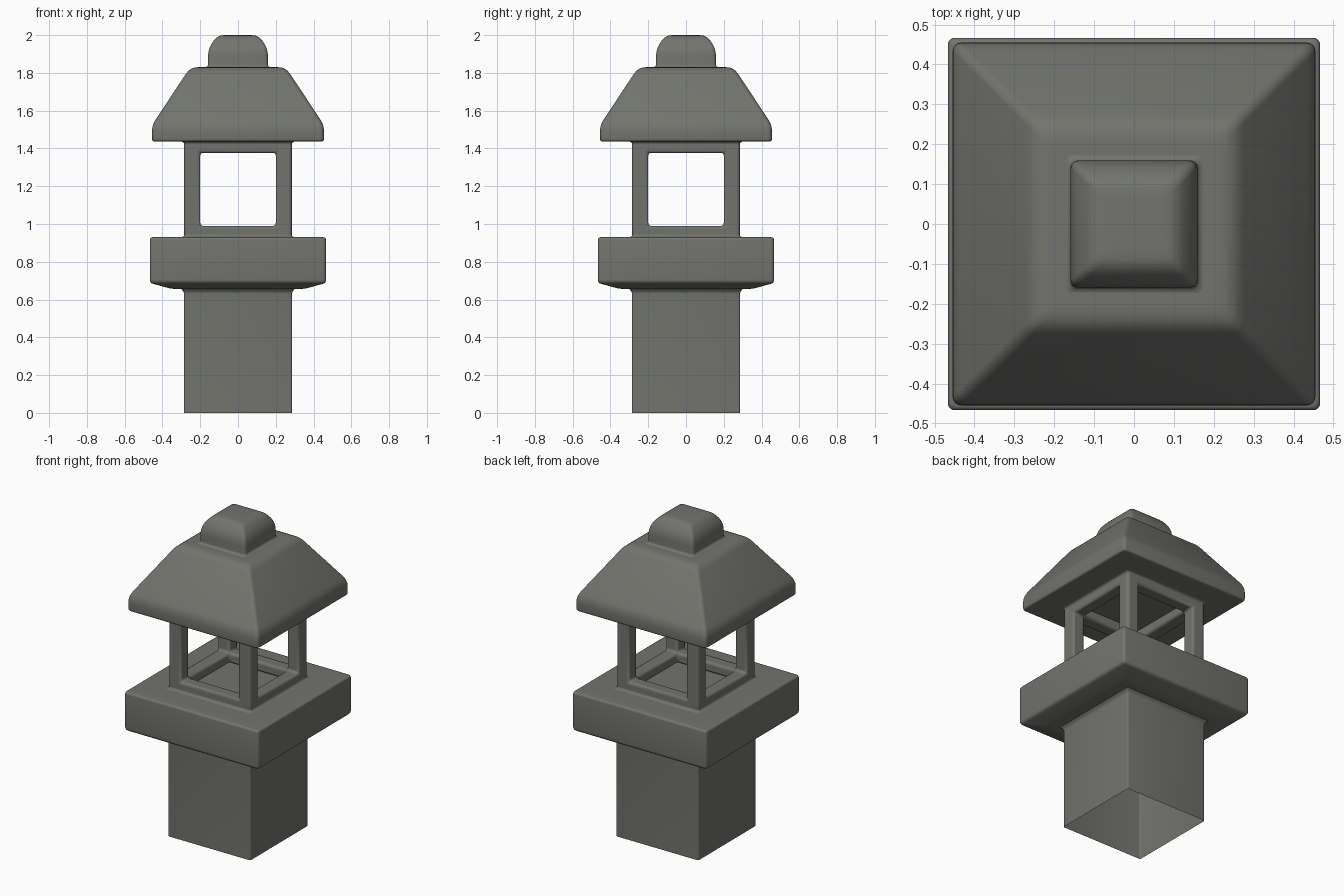
import bpy, bmesh, math
from itertools import product
from mathutils import Vector

cube = bpy.data.objects.get("Cube")
if cube:
    bpy.data.objects.remove(cube)

stone = bpy.data.materials.new("grey stone")
stone.use_nodes = True
colour = (0.17, 0.175, 0.155, 1)
stone.diffuse_color = colour
stone.node_tree.nodes["Principled BSDF"].inputs["Base Color"].default_value = colour


def finish(name, bm, angle=35):
    bmesh.ops.recalc_face_normals(bm, faces=bm.faces)
    mesh = bpy.data.meshes.new(name)
    bm.to_mesh(mesh)
    bm.free()
    mesh.materials.append(stone)
    obj = bpy.data.objects.new(name, mesh)
    bpy.context.collection.objects.link(obj)
    bpy.ops.object.select_all(action='DESELECT')
    obj.select_set(True)
    bpy.context.view_layer.objects.active = obj
    bpy.ops.object.shade_smooth_by_angle(angle=math.radians(angle))
    return obj


def soften(profile, steps=4):
    """Round each inner profile point (half width, height, radius)."""
    pts = [Vector(p[:2]) for p in profile]
    out = [pts[0]]
    for i in range(1, len(pts) - 1):
        a, p, b = pts[i - 1:i + 2]
        r = profile[i][2]
        start = p + (a - p).normalized() * r
        end = p + (b - p).normalized() * r
        for k in range(steps + 1):
            t = k / steps
            out.append(start * (1 - t) ** 2 + p * 2 * t * (1 - t) + end * t * t)
    return out + [pts[-1]]


def square_stack(name, profile, corner, bottom=True, top=True):
    """Loft rounded square rings along a softened profile."""
    bm = bmesh.new()
    rings = []
    for h, z in soften(profile):
        ring = []
        for q in range(4):
            mid = math.radians(45 + 90 * q)
            cx = math.copysign(h - corner, math.cos(mid))
            cy = math.copysign(h - corner, math.sin(mid))
            for k in range(5):
                a = math.radians(90 * q + 22.5 * k)
                ring.append(bm.verts.new((cx + corner * math.cos(a),
                                          cy + corner * math.sin(a), z)))
        rings.append(ring)
    for lo, hi in zip(rings, rings[1:]):
        for i in range(len(lo)):
            j = (i + 1) % len(lo)
            bm.faces.new((lo[i], lo[j], hi[j], hi[i]))
    if bottom:
        bm.faces.new(rings[0][::-1])
    if top:
        bm.faces.new(rings[-1])
    return finish(name, bm)


# Pedestal, open underneath, flaring into the platform
square_stack("pedestal", [(0.286, 0, 0), (0.286, 0.64, 0.012), (0.305, 0.66, 0)],
             0.008, bottom=False, top=False)

# Platform with a shallow sloped underside
square_stack("platform", [(0.29, 0.656, 0), (0.35, 0.656, 0.025), (0.467, 0.688, 0.018),
                          (0.467, 0.93, 0.015), (0.40, 0.93, 0)], 0.018)

# Lantern chamber: the twelve bars of an open box
xs = [-0.285, -0.2, 0.2, 0.285]
zs = [0.925, 0.99, 1.377, 1.445]
filled = {c for c in product(range(3), repeat=3) if sum(i != 1 for i in c) >= 2}
bm = bmesh.new()
grid = {}


def corner_vert(key):
    if key not in grid:
        grid[key] = bm.verts.new((xs[key[0]], xs[key[1]], zs[key[2]]))
    return grid[key]


for cell in filled:
    for axis, side in product(range(3), (0, 1)):
        near = list(cell)
        near[axis] += 2 * side - 1
        if tuple(near) in filled:
            continue
        loop = []
        for u, v in ((0, 0), (1, 0), (1, 1), (0, 1)):
            key = list(cell)
            key[axis] += side
            key[(axis + 1) % 3] += u
            key[(axis + 2) % 3] += v
            loop.append(corner_vert(tuple(key)))
        bm.faces.new(loop)
chamber = finish("chamber_frame", bm)
bevel = chamber.modifiers.new("rounding", 'BEVEL')
bevel.width = 0.015
bevel.segments = 3
bevel.limit_method = 'ANGLE'

# Small flares where the chamber meets platform and roof
for name, z, s in (("lower_collar", 0.93, 1), ("upper_collar", 1.437, -1)):
    square_stack(name, [(0.303, z, 0), (0.287, z + s * 0.003, 0.01),
                        (0.284, z + s * 0.02, 0)], 0.015, False, False)

# Sloped roof with a straight rim
square_stack("roof", [(0.42, 1.437, 0), (0.455, 1.437, 0.014), (0.455, 1.525, 0.035),
                      (0.252, 1.83, 0.04), (0.185, 1.83, 0)], 0.022)

# Cap with a flared foot and domed shoulders
square_stack("cap", [(0.175, 1.829, 0), (0.159, 1.835, 0.01), (0.159, 1.935, 0.05),
                     (0.105, 1.998, 0.025), (0.06, 2.0, 0)], 0.018)
